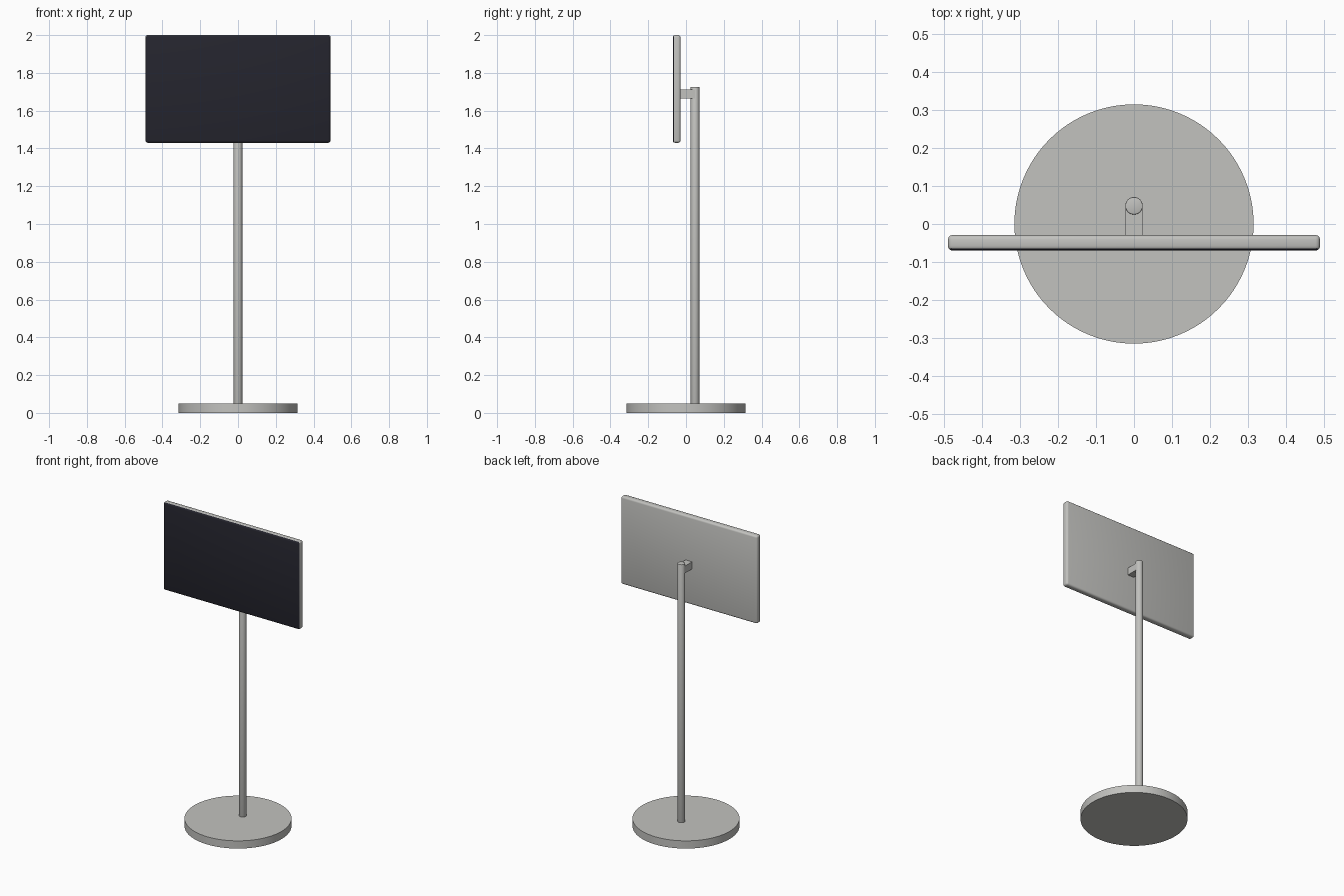
import bpy, bmesh, math

cube = bpy.data.objects.get("Cube")
if cube:
    bpy.data.objects.remove(cube, do_unlink=True)


def material(name, rgb):
    m = bpy.data.materials.new(name)
    m.use_nodes = True
    m.diffuse_color = (*rgb, 1)
    m.node_tree.nodes["Principled BSDF"].inputs["Base Color"].default_value = (*rgb, 1)
    return m


GREY = material("warm grey metal", (0.54, 0.54, 0.52))
DARK = material("dark screen", (0.018, 0.018, 0.027))


def finish(name, bevel=0, segments=3):
    """Name the active object, round its edges in the mesh and shade it."""
    ob = bpy.context.object
    ob.name = ob.data.name = name
    ob.data.materials.append(GREY)
    if bevel:
        bm = bmesh.new()
        bm.from_mesh(ob.data)
        sharp = [e for e in bm.edges if e.calc_face_angle(0) > math.radians(60)]
        bmesh.ops.bevel(bm, geom=sharp, offset=bevel, segments=segments,
                        profile=0.5, affect='EDGES')
        bm.to_mesh(ob.data)
        bm.free()
    bpy.ops.object.shade_smooth_by_angle(angle=math.radians(35))
    return ob


def box(name, x, y, z, bevel=0):
    bpy.ops.mesh.primitive_cube_add(size=1)
    ob = bpy.context.object
    for v in ob.data.vertices:
        v.co = [lo + (c + 0.5) * (hi - lo) for c, (lo, hi) in zip(v.co, (x, y, z))]
    return finish(name, bevel)


def cylinder(name, radius, y, z0, z1, sides, bevel=0):
    bpy.ops.mesh.primitive_cylinder_add(vertices=sides, radius=radius, depth=z1 - z0,
                                        location=(0, y, (z0 + z1) / 2))
    return finish(name, bevel, 2)


# Round floor base and upright pole
cylinder("base", 0.315, 0, 0, 0.05, 96)
cylinder("pole", 0.023, 0.048, 0.045, 1.726, 32, 0.002)

# Short arm joining the pole to the panel
box("mount_arm", (-0.023, 0.023), (-0.04, 0.048), (1.664, 1.711))

# Display panel with rounded edges and a dark front face
panel = box("display_panel", (-0.49, 0.49), (-0.07, -0.029), (1.43, 2.0), 0.012)
panel.data.materials.append(DARK)
for face in panel.data.polygons:
    if face.normal.y < -0.6:
        face.material_index = 1
